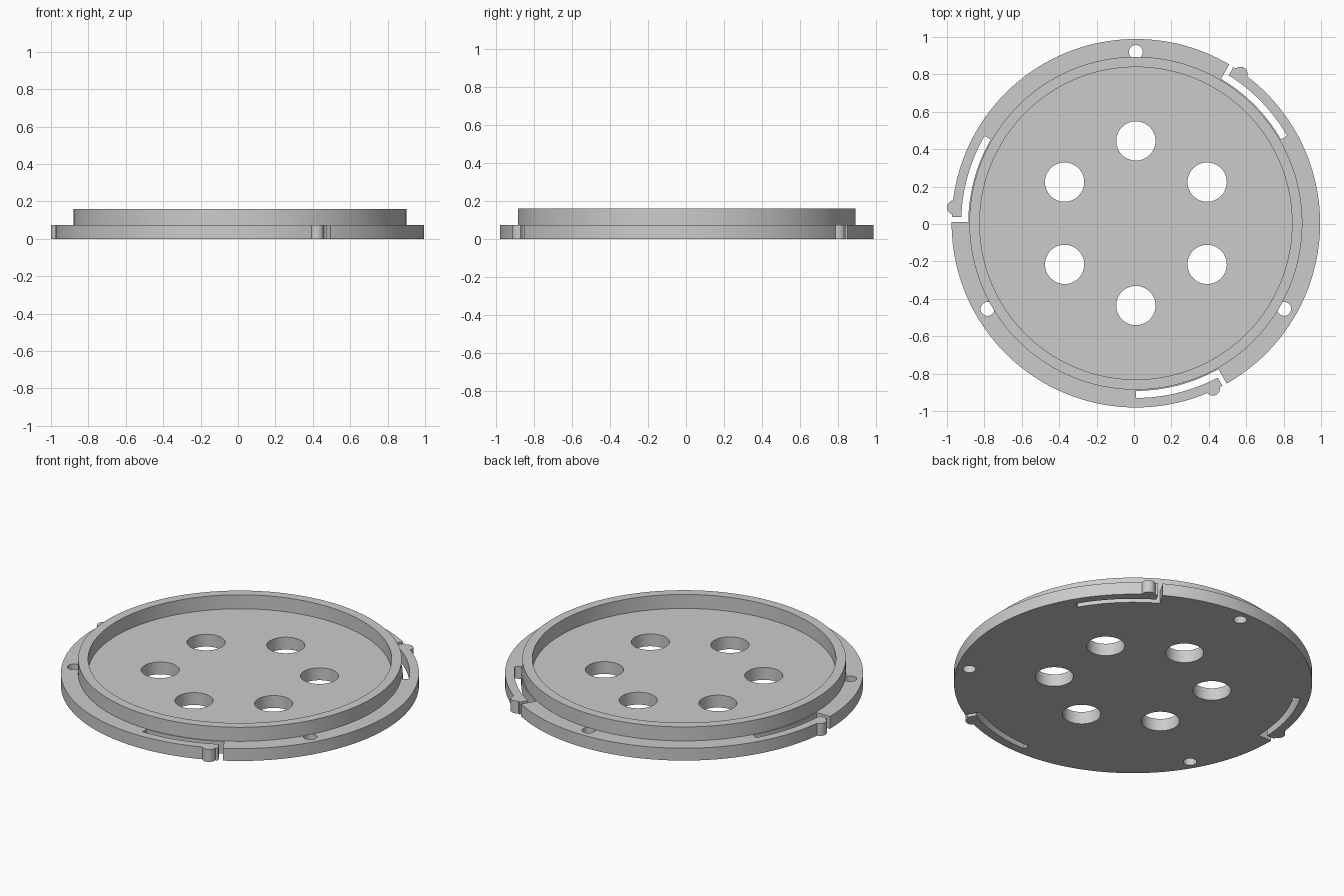
import bpy, bmesh
from math import cos, sin, radians, atan2, pi
from mathutils import Matrix

cube = bpy.data.objects.get("Cube")
if cube:
    bpy.data.objects.remove(cube)

CENTRE = Matrix.Translation((0.01, 0.004, 0))
PLATE_TOP, RIM_TOP = 0.075, 0.16
PLATE_R, RIM_R, RIM_IN = 0.985, 0.89, 0.835
SLOT_IN, SLOT_OUT = 0.896, 0.934
SEGMENTS = 192

grey = bpy.data.materials.new("plain grey")
grey.use_nodes = True
grey.diffuse_color = (0.6, 0.6, 0.6, 1)
grey.node_tree.nodes["Principled BSDF"].inputs["Base Color"].default_value = (0.6, 0.6, 0.6, 1)


def circle(radius, count, x=0, y=0):
    return [(x + radius * cos(2 * pi * i / count), y + radius * sin(2 * pi * i / count))
            for i in range(count)]


def polar(radius, degrees):
    return radius * cos(radians(degrees)), radius * sin(radians(degrees))


def prism(bm, outline, low, high, turn=0):
    """Extrude a flat outline from low to high, turned about the disc axis."""
    spin = Matrix.Rotation(radians(turn), 4, 'Z')
    rings = [[bm.verts.new(spin @ Matrix.Translation((x, y, z)).to_translation())
              for x, y in outline] for z in (low, high)]
    bm.faces.new(rings[0][::-1])
    bm.faces.new(rings[1])
    for i in range(len(outline)):
        j = (i + 1) % len(outline)
        bm.faces.new((rings[0][i], rings[0][j], rings[1][j], rings[1][i]))


def finish(bm, name):
    bmesh.ops.recalc_face_normals(bm, faces=bm.faces)
    mesh = bpy.data.meshes.new(name)
    bm.to_mesh(mesh)
    bm.free()
    mesh.materials.append(grey)
    obj = bpy.data.objects.new(name, mesh)
    obj.matrix_world = CENTRE
    bpy.context.collection.objects.link(obj)
    return obj


def activate(obj):
    bpy.ops.object.select_all(action='DESELECT')
    obj.select_set(True)
    bpy.context.view_layer.objects.active = obj


def combine(obj, other, operation):
    """Apply a boolean and remove the helper object."""
    mod = obj.modifiers.new(operation, 'BOOLEAN')
    mod.operation, mod.object, mod.solver = operation, other, 'EXACT'
    activate(obj)
    bpy.ops.object.modifier_apply(modifier=mod.name)
    bpy.data.objects.remove(other)


# Round base plate
bm = bmesh.new()
prism(bm, circle(PLATE_R, SEGMENTS), 0, PLATE_TOP)
plate = finish(bm, "base_plate")

# Large vent holes, small pin holes and the L-shaped spring slots
bm = bmesh.new()
for k in range(6):
    prism(bm, circle(0.105, 48, *polar(0.44, 30 + 60 * k)), -0.1, 0.2)

gap_near, gap_far = -0.008, -0.034
inner_start = -math_deg if (math_deg := atan2(-gap_near, SLOT_IN) * 180 / pi) else 0
outer_start = atan2(gap_far, SLOT_OUT) * 180 / pi
STEPS = 16
slot = [polar(SLOT_IN, -30 + (inner_start + 30) * i / STEPS) for i in range(STEPS + 1)]
slot += [(1.1, gap_near), (1.1, gap_far)]
slot += [polar(SLOT_OUT, outer_start - (outer_start + 30) * i / STEPS) for i in range(STEPS + 1)]
for turn in (60, 180, 300):
    prism(bm, circle(0.037, 32, *polar(0.916, 30)), -0.1, 0.2, turn)
    prism(bm, slot, -0.1, 0.2, turn)
combine(plate, finish(bm, "cutter"), 'DIFFERENCE')

# Rounded catches near the free ends of the spring arms
bm = bmesh.new()
for turn in (60, 180, 300):
    prism(bm, circle(0.038, 32, *polar(0.975, -5)), 0, PLATE_TOP, turn)
combine(plate, finish(bm, "catches"), 'UNION')

# Raised rim standing on the plate
bm = bmesh.new()
profile = [(RIM_IN, PLATE_TOP), (RIM_R, PLATE_TOP), (RIM_R, RIM_TOP), (RIM_IN, RIM_TOP)]
loops = [[bm.verts.new((x, y, z)) for x, y in circle(r, SEGMENTS)] for r, z in profile]
for a, b in zip(loops, loops[1:] + loops[:1]):
    for i in range(SEGMENTS):
        j = (i + 1) % SEGMENTS
        bm.faces.new((a[i], a[j], b[j], b[i]))
rim = finish(bm, "raised_rim")

for obj in (plate, rim):
    activate(obj)
    bpy.ops.object.shade_smooth_by_angle(angle=radians(30))
